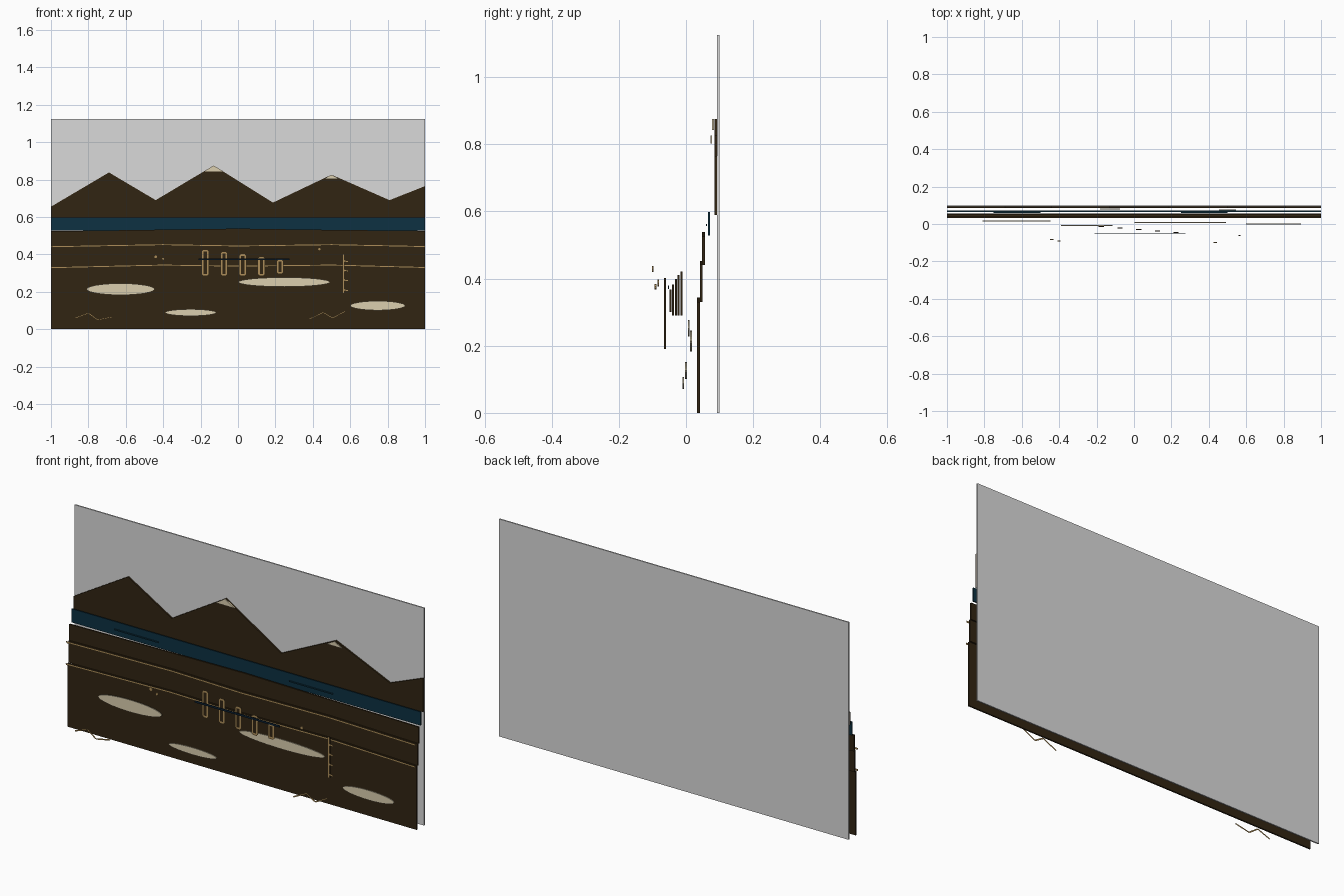
import bpy, bmesh, math
from mathutils import Vector

cube = bpy.data.objects.get("Cube")
if cube:
    bpy.data.objects.remove(cube, do_unlink=True)


def material(name, rgb):
    m = bpy.data.materials.new(name)
    m.use_nodes = True
    m.diffuse_color = (*rgb, 1)
    m.node_tree.nodes["Principled BSDF"].inputs["Base Color"].default_value = (*rgb, 1)
    return m


GREY = material("sky grey", (0.70, 0.70, 0.70))
EARTH = material("dark earth", (0.031, 0.018, 0.006))
WATER = material("deep water", (0.004, 0.031, 0.055))
NAVY = material("navy", (0.004, 0.015, 0.032))
CREAM = material("cream", (0.71, 0.62, 0.43))
TAN = material("tan", (0.42, 0.27, 0.10))


def finish(name, bm, mat):
    mesh = bpy.data.meshes.new(name)
    bm.to_mesh(mesh)
    bm.free()
    mesh.materials.append(mat)
    obj = bpy.data.objects.new(name, mesh)
    bpy.context.collection.objects.link(obj)
    return obj


def cutout(name, outline, y, depth, mat):
    """Flat outline in x and z, extruded to a thin board centred on y."""
    bm = bmesh.new()
    face = bm.faces.new([bm.verts.new((x, y - depth / 2, z)) for x, z in outline])
    back = bmesh.ops.extrude_face_region(bm, geom=[face])["geom"]
    for v in back:
        if isinstance(v, bmesh.types.BMVert):
            v.co.y += depth
    bmesh.ops.recalc_face_normals(bm, faces=bm.faces)
    return finish(name, bm, mat)


def panel(name, x0, x1, z0, z1, y, depth, mat):
    return cutout(name, [(x0, z0), (x1, z0), (x1, z1), (x0, z1)], y, depth, mat)


def ridge(name, crest, base, y, mat, depth=0.008):
    return cutout(name, [(-1, base), (1, base)] + crest[::-1], y, depth, mat)


def ellipse(name, x, z, rx, rz, y, mat, sides=32, depth=0.005):
    ring = [2 * math.pi * i / sides for i in range(sides)]
    return cutout(name, [(x + rx * math.cos(a), z + rz * math.sin(a)) for a in ring],
                  y, depth, mat)


def ribbon(name, strokes, y, width, mat):
    """Flat strokes facing the front."""
    bm = bmesh.new()
    for stroke in strokes:
        for a, b in zip(stroke, stroke[1:]):
            a, b = Vector(a), Vector(b)
            d = (b - a).normalized() * width / 2
            n = Vector((-d.y, d.x))
            bm.faces.new([bm.verts.new((p.x, y, p.y)) for p in (a - n, b - n, b + n, a + n)])
    return finish(name, bm, mat)


# Backboard and mountain range
panel("backboard", -1, 1, 0, 1.125, 0.0965, 0.007, GREY)
peaks = [(-1, 0.655), (-0.69, 0.838), (-0.44, 0.69), (-0.13, 0.875),
         (0.187, 0.677), (0.5, 0.826), (0.81, 0.69), (1, 0.765)]
ridge("mountains", peaks, 0.59, 0.089, EARTH)
cutout("large_snow_cap", [(-0.183, 0.842), (-0.075, 0.842), (-0.13, 0.875)], 0.081, 0.006, CREAM)
cutout("small_snow_cap", [(0.455, 0.802), (0.545, 0.802), (0.5, 0.826)], 0.075, 0.005, CREAM)

# Water with two ripples
panel("water", -1, 1, 0.528, 0.598, 0.068, 0.006, WATER)
for side, x in (("right", -0.75), ("left", 0.25)):
    panel(side + "_ripple", x, x + 0.25, 0.556, 0.562, 0.061, 0.004, WATER)

# Stepped land, each nearer board lower than the last
ridge("far_land", [(-1, 0.524), (-0.5, 0.531), (0, 0.538), (0.5, 0.531), (1, 0.526)],
      0.44, 0.052, EARTH)
middle = [(-1, 0.441), (-0.4, 0.452), (0, 0.445), (0.5, 0.452), (1, 0.442)]
near = [(-1, 0.329), (-0.4, 0.343), (0, 0.337), (0.5, 0.343), (1, 0.33)]
ridge("middle_land", middle, 0.33, 0.045, EARTH)
ridge("near_land", near, 0, 0.037, EARTH)
ribbon("upper_contour", [middle], 0.024, 0.010, TAN)
ribbon("lower_contour", [near], 0.020, 0.010, TAN)

# Pale ground patches
for i, (x, z, rx, rz, y) in enumerate([
        (-0.628, 0.214, 0.182, 0.031, 0.015), (0.247, 0.252, 0.245, 0.025, 0.008),
        (0.747, 0.126, 0.147, 0.025, 0.0), (-0.253, 0.089, 0.137, 0.018, -0.008)]):
    ellipse(f"ground_patch_{i + 1}", x, z, rx, rz, y, CREAM)

# Row of outlined pillars joined by a bar
for i, (z0, z1) in enumerate([(0.285, 0.426), (0.285, 0.415), (0.285, 0.403),
                              (0.285, 0.388), (0.295, 0.372)]):
    x, y = -0.175 + 0.1 * i, -0.014 - 0.008 * i
    panel(f"pillar_{i + 1}", x - 0.014, x + 0.014, z0 + 0.005, z1 - 0.005, y, 0.006, EARTH)
    x0, x1, za, zb = x - 0.014, x + 0.014, z0 + 0.005, z1 - 0.005
    corner = [(x0, za), (x1, za), (x1, zb), (x0, zb), (x0, za)]
    ribbon(f"pillar_outline_{i + 1}", [corner], y - 0.004, 0.011, TAN)
panel("pillar_bar", -0.21, 0.275, 0.369, 0.379, -0.052, 0.004, NAVY)

# Post with rungs
panel("post", 0.56, 0.57, 0.19, 0.402, -0.062, 0.006, EARTH)
rungs = [[(0.565, z), (0.59, z - 0.004)] for z in (0.365, 0.315, 0.263, 0.21)]
ribbon("post_face_and_rungs", [[(0.565, 0.19), (0.565, 0.402)]] + rungs, -0.066, 0.010, TAN)

# Small floating specks
for i, (x, z, r, y) in enumerate([(-0.44, 0.387, 0.010, -0.083), (-0.4, 0.376, 0.008, -0.091),
                                  (0.435, 0.428, 0.009, -0.099)]):
    ellipse(f"speck_{i + 1}", x, z, r, r, y, TAN, sides=8)

# Zigzag strokes in the foreground
ribbon("right_zigzag", [[(-0.87, 0.06), (-0.8, 0.086), (-0.75, 0.05), (-0.67, 0.066)]],
       -0.09, 0.007, TAN)
ribbon("left_zigzag", [[(0.38, 0.053), (0.455, 0.09), (0.505, 0.06), (0.575, 0.096)]],
       -0.09, 0.007, TAN)
